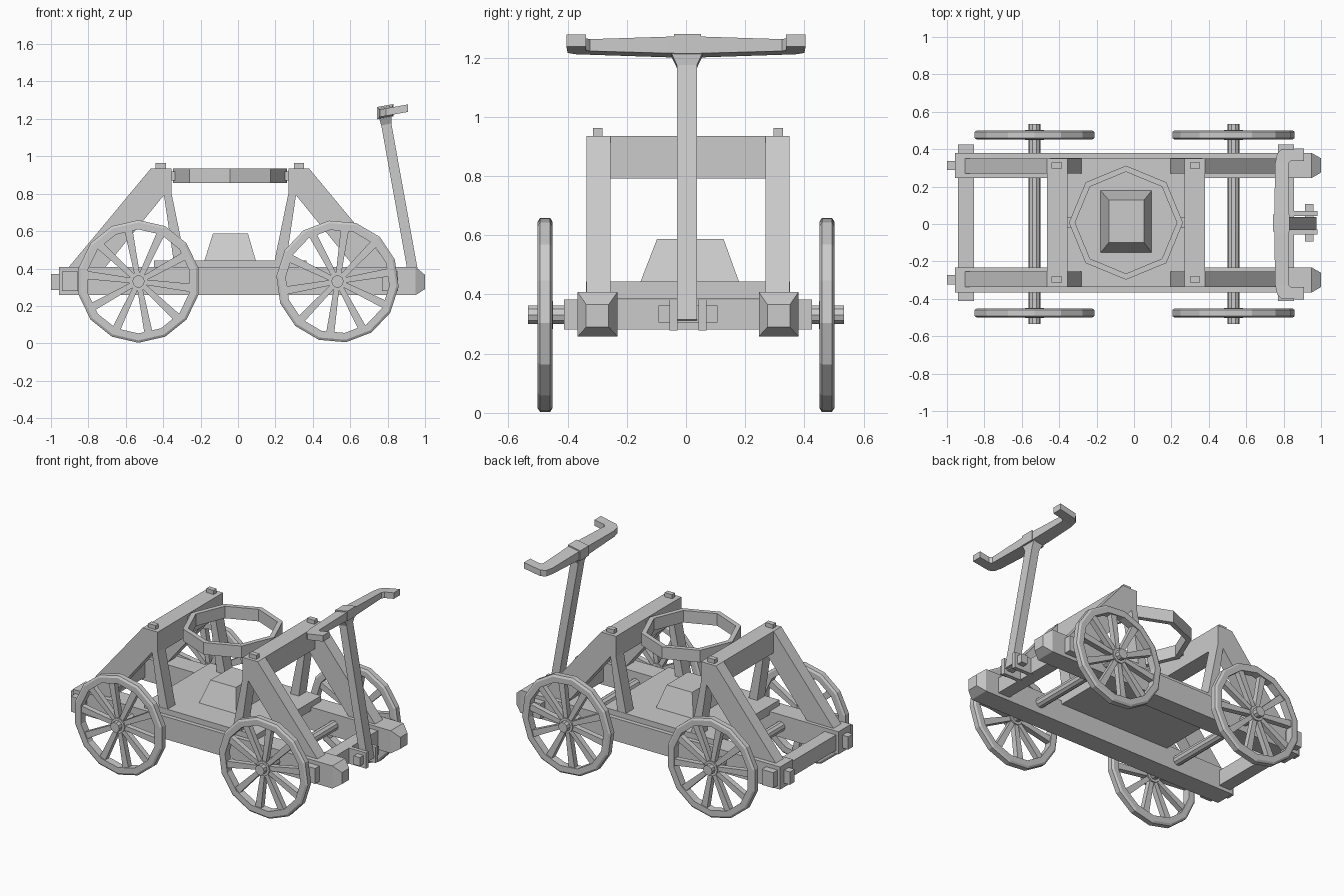
import bpy, bmesh
from math import sin, cos, pi, radians

if "Cube" in bpy.data.objects:
    bpy.data.objects.remove(bpy.data.objects["Cube"])

Y0 = 0.007          # frame centre line in y
XC = -0.043         # centre of the deck and A-frames in x


def loft(name, loops, closed=False):
    """Skin equal-length point loops; cap the ends unless the loops form a ring."""
    bm = bmesh.new()
    rows = [[bm.verts.new(p) for p in loop] for loop in loops]
    n = len(rows[0])
    pairs = list(zip(rows, rows[1:])) + ([(rows[-1], rows[0])] if closed else [])
    for a, b in pairs:
        for i in range(n):
            j = (i + 1) % n
            bm.faces.new((a[i], a[j], b[j], b[i]))
    if not closed:
        bm.faces.new(rows[0])
        bm.faces.new(rows[-1])
    bmesh.ops.recalc_face_normals(bm, faces=bm.faces[:])
    me = bpy.data.meshes.new(name)
    bm.to_mesh(me)
    bm.free()
    ob = bpy.data.objects.new(name, me)
    bpy.context.collection.objects.link(ob)
    return ob


def rect(x0, x1, y0, y1, z):
    return [(x0, y0, z), (x1, y0, z), (x1, y1, z), (x0, y1, z)]


def box(name, x0, x1, y0, y1, z0, z1):
    return loft(name, [rect(x0, x1, y0, y1, z0), rect(x0, x1, y0, y1, z1)])


def prism_y(name, pts, y0, y1):
    """Extrude an x-z outline along y."""
    return loft(name, [[(x, y, z) for x, z in pts] for y in (y0, y1)])


def circle_y(cx, y, cz, r, n, start=0.0):
    return [(cx + r * cos(start + 2 * pi * i / n), y, cz + r * sin(start + 2 * pi * i / n))
            for i in range(n)]


# Side rails with tapered noses and rear tenons
for s in (-1, 1):
    yc = Y0 + s * 0.306
    loft("side_rail", [[(x, yc + a * h, zc + b * v) for a, b in ((-1, -1), (1, -1), (1, 1), (-1, 1))]
                       for x, h, zc, v in ((-0.957, 0.067, 0.333, 0.075),
                                           (0.95, 0.067, 0.333, 0.075),
                                           (1.0, 0.038, 0.328, 0.038))])
    box("rail_tenon", -1.0, -0.95, yc - 0.025, yc + 0.025, 0.285, 0.37)

# Cross bars at both ends, and the deck
for x in (-0.94, 0.77):
    box("cross_bar", x, x + 0.085, Y0 - 0.419, Y0 + 0.419, 0.281, 0.383)
box("deck", -0.45, 0.365, Y0 - 0.345, Y0 + 0.345, 0.385, 0.444)
loft("deck_block", [rect(-0.18, 0.096, -0.155, 0.18, 0.44),
                    rect(-0.134, 0.053, -0.098, 0.127, 0.587)])

# A-frames: two leg profiles, top beam and pegs, mirrored about XC
leg = [(-0.422, 0.936), (-0.312, 0.936), (-0.312, 0.8), (-0.23, 0.4), (-0.295, 0.4),
       (-0.353, 0.792), (-0.672, 0.4), (-0.868, 0.4)]
for m in (1, -1):
    pts = [(XC + m * x, z) for x, z in leg]
    for s in (-1, 1):
        prism_y("a_frame_leg", pts, Y0 + s * 0.262, Y0 + s * 0.343)
        px, py = XC + m * 0.37, Y0 + s * 0.305
        box("frame_peg", px - 0.027, px + 0.027, py - 0.016, py + 0.016, 0.9, 0.963)
    bx = sorted((XC + m * 0.312, XC + m * 0.422))
    box("top_beam", bx[0], bx[1], Y0 - 0.262, Y0 + 0.262, 0.792, 0.936)
    kx = XC + m * 0.3
    box("ring_pin", kx - 0.025, kx + 0.025, Y0 - 0.028, Y0 + 0.028, 0.87, 0.92)

# Octagonal ring hung between the beams
loft("octagon_ring", [[(XC + r * cos(i * pi / 4), Y0 + r * sin(i * pi / 4), z) for i in range(8)]
                      for r, z in ((0.305, 0.856), (0.305, 0.936), (0.272, 0.936), (0.272, 0.856))],
     closed=True)

# Axles and spoked wheels
AZ = 0.331
rim = ((0.278, -0.025), (0.315, -0.025), (0.328, -0.017),
       (0.328, 0.017), (0.315, 0.025), (0.278, 0.025))
for ax, turn, spoke0 in ((-0.532, radians(90), radians(-7)), (0.532, radians(98), radians(10))):
    loft("axle", [circle_y(ax, y, AZ, 0.033, 10) for y in (-0.534, 0.534)])
    for s in (-1, 1):
        wy = s * 0.476
        loft("wheel_rim", [circle_y(ax, wy + y, AZ, r, 14, turn) for r, y in rim], closed=True)
        loft("wheel_hub", [circle_y(ax, wy + y, AZ, 0.05, 10) for y in (-0.026, 0.026)])
        for k in range(10):
            a = spoke0 + k * pi / 5
            loop = [(ax + r * cos(a) - w * sin(a), AZ + r * sin(a) + w * cos(a))
                    for r, w in ((0.03, -0.014), (0.29, -0.022), (0.29, 0.022), (0.03, 0.014))]
            prism_y("wheel_spoke", loop, wy - 0.018, wy + 0.018)

# Handle hinge: cheek plates and pin
for s in (-1, 1):
    box("hinge_cheek", 0.84, 0.98, Y0 + s * 0.036, Y0 + s * 0.062, 0.279, 0.383)
box("hinge_pin", 0.915, 0.96, Y0 - 0.1, Y0 + 0.1, 0.305, 0.362)

# Leaning pole, flared at the top
pole = [(0.948, 0.31, 0.027, 0.034), (0.793, 1.17, 0.027, 0.034), (0.787, 1.215, 0.035, 0.055)]
loft("handle_pole", [[(x + a * h, Y0 - 0.004 + b * w, z + a * h * 0.18)
                      for a, b in ((-1, -1), (1, -1), (1, 1), (-1, 1))] for x, z, h, w in pole])

# Hooked handlebar, square to the pole: stations of (y, back x, front x, half thickness)
half = [(0.055, 0.75, 0.828, 0.028), (0.325, 0.755, 0.825, 0.02),
        (0.37, 0.765, 0.84, 0.02), (0.4, 0.79, 0.87, 0.02)]
stations = [(-y, a, b, t) for y, a, b, t in reversed(half[:2])] + half[:2]


def tilt(x, off):
    return 1.236 + 0.18 * (x - 0.79) + off


loft("handlebar", [[(a, y, tilt(a, -t)), (b, y, tilt(b, -t)), (b, y, tilt(b, t)), (a, y, tilt(a, t))]
                   for y, a, b, t in stations])
hook = [(0.755, 0.325), (0.765, 0.375), (0.79, 0.4), (0.908, 0.404), (0.908, 0.338), (0.84, 0.338), (0.825, 0.325)]
for s in (-1, 1):
    loft("handle_grip", [[(x, s * y, tilt(x, off)) for x, y in hook] for off in (-0.02, 0.02)])
loft("handle_boss", [[(x, y, tilt(x, off)) for x, y in ((0.742, -0.04), (0.832, -0.04), (0.832, 0.05), (0.742, 0.05))]
                     for off in (-0.03, 0.036)])
